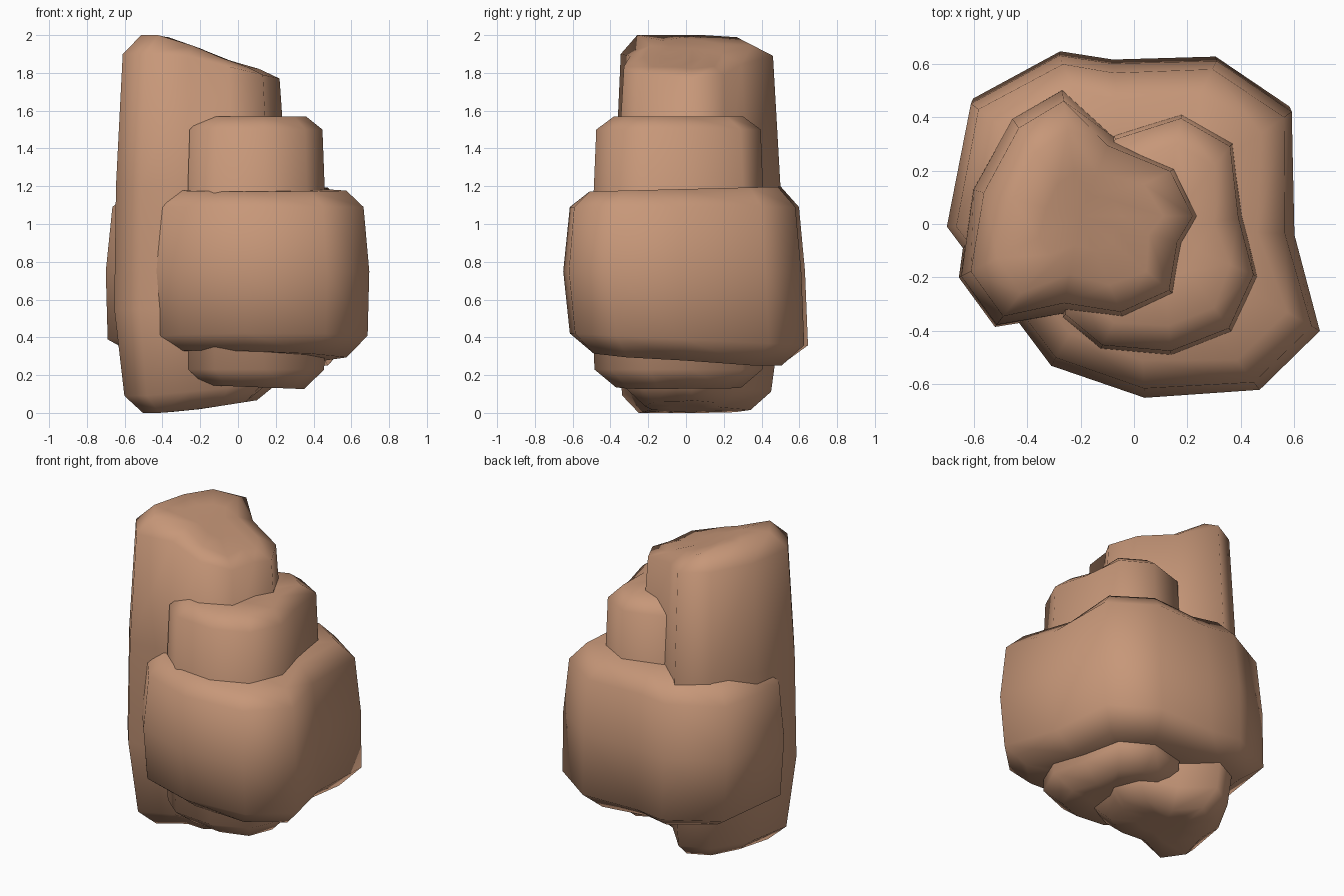
import bpy, bmesh
from mathutils import Vector

if "Cube" in bpy.data.objects:
    bpy.data.objects.remove(bpy.data.objects["Cube"])

sandstone = bpy.data.materials.new("sandstone")
sandstone.diffuse_color = (0.57, 0.31, 0.19, 1)
sandstone.use_nodes = True
sandstone.node_tree.nodes["Principled BSDF"].inputs["Base Color"].default_value = sandstone.diffuse_color


def ramp(keys, v):
    """Piecewise linear lookup through (position, value) keys."""
    if v <= keys[0][0]:
        return keys[0][1]
    for (a, za), (b, zb) in zip(keys, keys[1:]):
        if v <= b:
            return za + (zb - za) * (v - a) / (b - a)
    return keys[-1][1]


def rock(name, outline, centre, rings):
    """Stack inset copies of an outline; each ring is (inset, y shift, height rule).
    The first and last rings are closed with an inner ring and a centre point."""
    bm = bmesh.new()
    c = Vector(centre)

    def make_ring(inset, dy, height, scale=1.0):
        verts = []
        for p in outline:
            d = Vector(p) - c
            q = c + d.normalized() * (d.length - inset) * scale
            q.y += dy
            verts.append(bm.verts.new((q.x, q.y, height(q.x, q.y))))
        return verts

    def bridge(a, b):
        n = len(a)
        for i in range(n):
            bm.faces.new((a[i], a[(i + 1) % n], b[(i + 1) % n], b[i]))

    loops = [make_ring(*r) for r in rings]
    for a, b in zip(loops, loops[1:]):
        bridge(a, b)
    for loop, (inset, dy, height) in ((loops[0], rings[0]), (loops[-1], rings[-1])):
        inner = make_ring(inset, dy, height, 0.5)
        bridge(loop, inner)
        mid = bm.verts.new((c.x, c.y + dy, height(c.x, c.y + dy)))
        for i in range(len(inner)):
            bm.faces.new((inner[i], inner[(i + 1) % len(inner)], mid))
    bmesh.ops.recalc_face_normals(bm, faces=bm.faces)
    for f in bm.faces:
        f.smooth = True
    me = bpy.data.meshes.new(name)
    bm.to_mesh(me)
    bm.free()
    me.materials.append(sandstone)
    ob = bpy.data.objects.new(name, me)
    bpy.context.collection.objects.link(ob)
    return ob


# Tall column, top sloping down to the right
tall_top = [(-0.4, 2.0), (-0.2, 1.93), (0.0, 1.84), (0.12, 1.82)]
tall_rim = [(-0.3, 1.9), (0.0, 1.82), (0.22, 1.77)]
tall_base = [(-0.4, 0.0), (-0.2, 0.02), (0.12, 0.07)]
tall_low = [(-0.5, 0.09), (0.25, 0.16)]
rock("tall_rock",
     [(-0.27, 0.51), (-0.46, 0.40), (-0.61, 0.13), (-0.655, -0.2), (-0.52, -0.385),
      (-0.27, -0.345), (-0.03, -0.375), (0.17, -0.28), (0.21, -0.08), (0.27, 0.03),
      (0.18, 0.22), (-0.08, 0.34)],
     (-0.2, 0.03),
     [(0.17, 0.0, lambda x, y: ramp(tall_base, x)),
      (0.06, 0.0, lambda x, y: ramp(tall_low, x)),
      (0.0, 0.0, lambda x, y: 0.55),
      (0.01, 0.0, lambda x, y: 1.2),
      (0.05, 0.0, lambda x, y: ramp(tall_rim, x)),
      (0.16, 0.0, lambda x, y: ramp(tall_top, x))])

# Middle column with a level top
rock("middle_rock",
     [(-0.08, 0.34), (0.18, 0.42), (0.375, 0.31), (0.415, 0.03), (0.47, -0.2),
      (0.37, -0.41), (0.14, -0.5), (-0.13, -0.475), (-0.275, -0.355), (-0.27, 0.05)],
     (0.1, -0.04),
     [(0.13, 0.0, lambda x, y: 0.14 - 0.04 * x),
      (0.015, 0.0, lambda x, y: 0.23),
      (0.0, 0.0, lambda x, y: 0.9),
      (0.025, 0.0, lambda x, y: 1.5),
      (0.12, 0.0, lambda x, y: 1.57)])

# Broad low boulder around both columns
rock("broad_rock",
     [(-0.28, 0.63), (-0.08, 0.60), (0.31, 0.61), (0.59, 0.42), (0.6, -0.04),
      (0.695, -0.4), (0.47, -0.62), (0.04, -0.65), (-0.31, -0.53), (-0.70, -0.01),
      (-0.61, 0.45)],
     (0.0, 0.0),
     [(0.14, 0.02, lambda x, y: 0.295 - 0.07 * y - 0.04 * x),
      (0.01, 0.025, lambda x, y: 0.39 - 0.05 * y),
      (0.0, 0.0, lambda x, y: 0.75),
      (0.035, 0.0, lambda x, y: 1.09),
      (0.14, 0.0, lambda x, y: 1.185 + 0.025 * y)])
